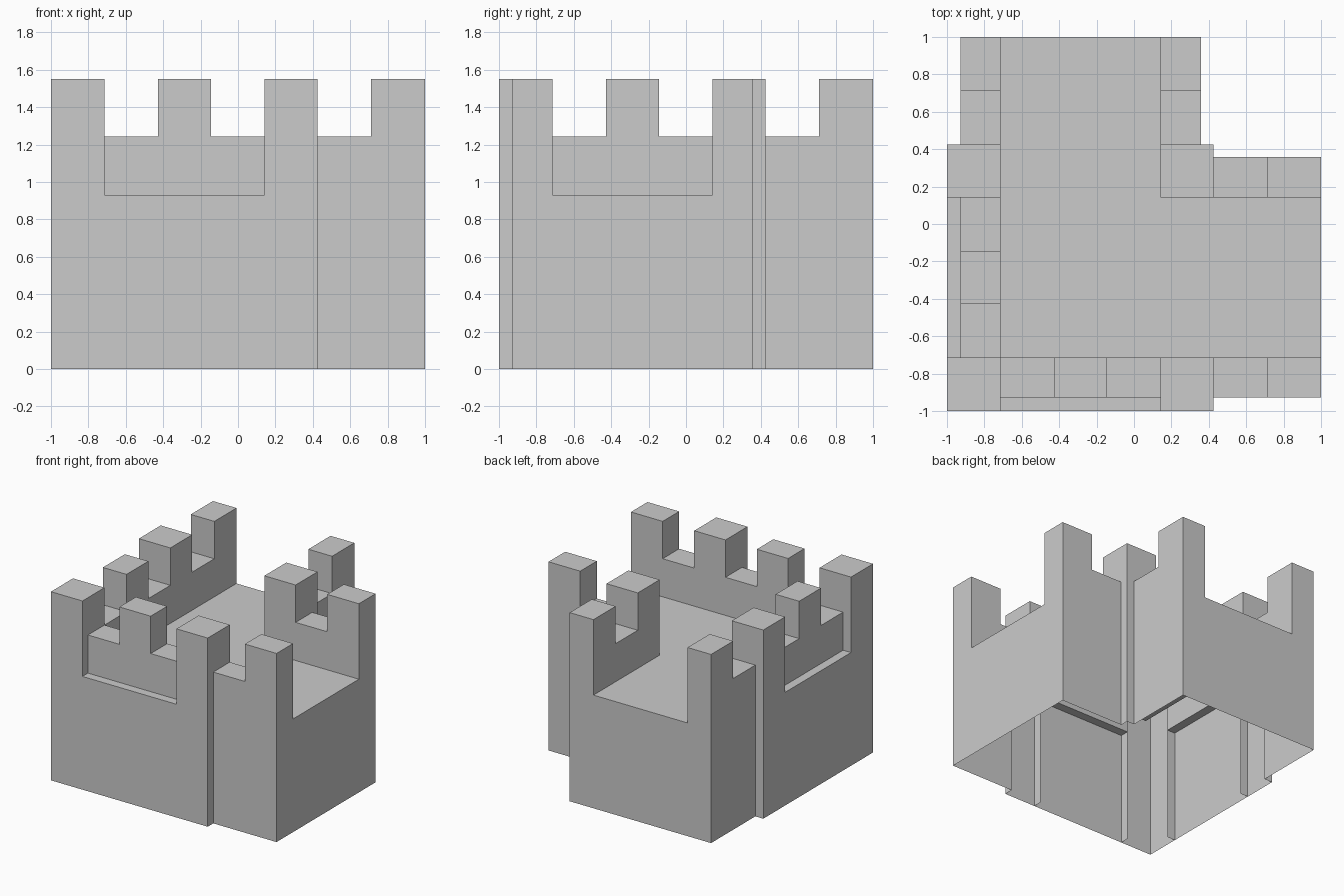
import bpy, bmesh, math

if "Cube" in bpy.data.objects:
    bpy.data.objects.remove(bpy.data.objects["Cube"])

# Castle corner piece: an open-bottomed shell, symmetric about the x = y diagonal
FLOOR, WALL, TOP = 0.93, 1.243, 1.55
LEVELS = [0, FLOOR, WALL, TOP]
A, B, C, D, E, F, G = -1, -0.928, -0.714, -0.428, -0.144, 0.141, 0.357
H, I, J = 0.425, 0.712, 1
GRID = [A, B, C, D, E, F, G, H, I, J]

# Height regions (x0, x1, y0, y1, height); later ones override, each is mirrored
REGIONS = [
    (B, J, B, G, WALL),      # arm of the L, at parapet height
    (A, C, A, C, TOP),       # outer corner tower
    (F, H, A, C, TOP),       # tower at the end of the recessed stretch
    (F, H, F, H, TOP),       # inner corner tower
    (C, F, A, B, FLOOR),     # ledge in front of the recessed parapet
    (D, E, B, C, TOP),       # merlon of the recessed parapet
    (I, J, B, C, TOP),       # end merlon, outer side
    (I, J, F, G, TOP),       # end merlon, inner side
]
FLOORS = [(C, J, C, F, FLOOR)]   # walkway
REGIONS = REGIONS[:1] + FLOORS + REGIONS[1:]


def mirrored(regions):
    for x0, x1, y0, y1, h in regions:
        yield x0, x1, y0, y1, h
        yield y0, y1, x0, x1, h


ALL = list(mirrored(REGIONS[:1])) + list(mirrored(REGIONS[1:]))


def height(i, j):
    if not (0 <= i < len(GRID) - 1 and 0 <= j < len(GRID) - 1):
        return 0
    x, y = (GRID[i] + GRID[i + 1]) / 2, (GRID[j] + GRID[j + 1]) / 2
    z = 0
    for x0, x1, y0, y1, h in ALL:
        if x0 < x < x1 and y0 < y < y1:
            z = h
    return z


def face(bm, pts):
    bm.faces.new([bm.verts.new(p) for p in pts])


def finish(name, bm):
    bmesh.ops.remove_doubles(bm, verts=bm.verts, dist=0.0005)
    bmesh.ops.dissolve_limit(bm, angle_limit=math.radians(1),
                             verts=bm.verts, edges=bm.edges)
    mesh = bpy.data.meshes.new(name)
    bm.to_mesh(mesh)
    bm.free()
    bpy.context.collection.objects.link(bpy.data.objects.new(name, mesh))


def side(bm, p, q, lo, hi):
    # Upright panel split at the shared levels so neighbours weld cleanly
    for z0, z1 in zip(LEVELS, LEVELS[1:]):
        if lo <= z0 and z1 <= hi:
            face(bm, [(*p, z0), (*q, z0), (*q, z1), (*p, z1)])


walls, floor, ribs = bmesh.new(), bmesh.new(), bmesh.new()
for i in range(len(GRID) - 1):
    for j in range(len(GRID) - 1):
        h = height(i, j)
        if h == 0:
            continue
        x0, x1, y0, y1 = GRID[i], GRID[i + 1], GRID[j], GRID[j + 1]
        # Top of this cell
        face(floor if h == FLOOR else walls,
             [(x0, y0, h), (x1, y0, h), (x1, y1, h), (x0, y1, h)])
        # Drop to each lower neighbour
        side(walls, (x0, y0), (x1, y0), height(i, j - 1), h)
        side(walls, (x1, y0), (x1, y1), height(i + 1, j), h)
        side(walls, (x1, y1), (x0, y1), height(i, j + 1), h)
        side(walls, (x0, y1), (x0, y0), height(i - 1, j), h)

# Tower sides continue down inside the shell behind the recessed stretches
for s in (C, F):
    side(ribs, (s, A), (s, B), 0, FLOOR)
    side(ribs, (A, s), (B, s), 0, FLOOR)

finish("castle_walls", walls)
finish("floor_and_ledges", floor)
finish("inner_tower_ribs", ribs)
